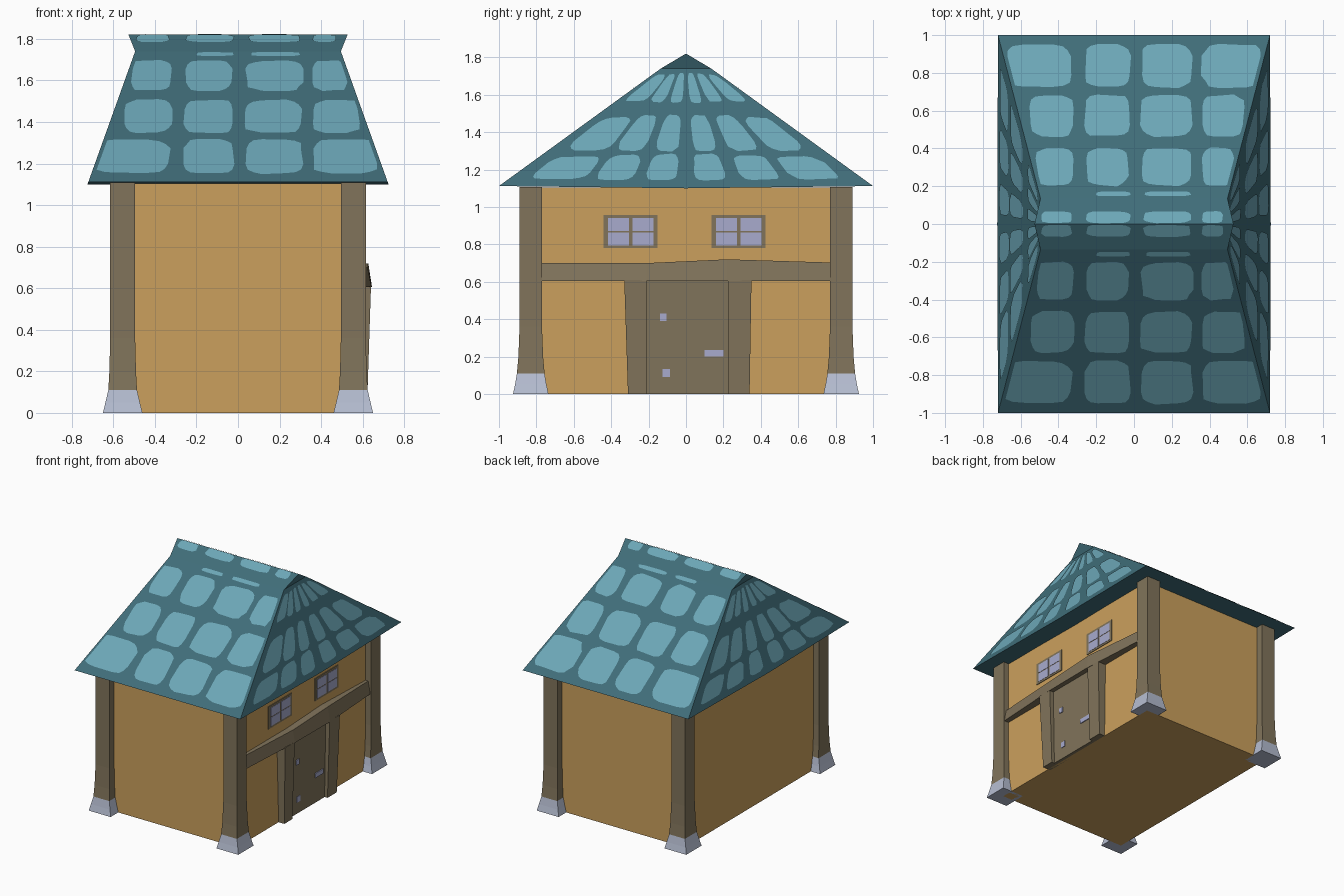
import bpy, bmesh, math, random
from mathutils import Vector

if "Cube" in bpy.data.objects:
    bpy.data.objects.remove(bpy.data.objects["Cube"])
random.seed(4)


def material(name, r, g, b):
    lin = lambda c: ((c / 255 + 0.055) / 1.055) ** 2.4 if c > 10 else c / 255 / 12.92
    m = bpy.data.materials.new(name)
    m.diffuse_color = (lin(r), lin(g), lin(b), 1)
    m.use_nodes = True
    m.node_tree.nodes["Principled BSDF"].inputs["Base Color"].default_value = m.diffuse_color
    return m


PLASTER = material("ochre plaster", 203, 160, 93)
WOOD = material("brown wood", 129, 116, 91)
STONE = material("pale grey stone", 182, 190, 210)
GLASS = material("lavender glass", 168, 171, 206)
TILE_DARK = material("dark teal roof", 64, 109, 121)
TILE_LIGHT = material("light teal tile", 108, 167, 183)


def make(name, verts, faces, mats, recalc=True):
    me = bpy.data.meshes.new(name)
    me.from_pydata(verts, [], faces)
    for m in mats:
        me.materials.append(m)
    if recalc:
        bm = bmesh.new()
        bm.from_mesh(me)
        bmesh.ops.recalc_face_normals(bm, faces=bm.faces)
        bm.to_mesh(me)
        bm.free()
    ob = bpy.data.objects.new(name, me)
    bpy.context.collection.objects.link(ob)
    return ob


def loft(name, rings, *mats):
    """Closed solid through four-cornered rings."""
    verts = [p for r in rings for p in r]
    faces = [(3, 2, 1, 0)]
    for i in range(len(rings) - 1):
        for j in range(4):
            k = (j + 1) % 4
            faces.append((4 * i + j, 4 * i + k, 4 * i + 4 + k, 4 * i + 4 + j))
    n = len(verts)
    faces.append((n - 4, n - 3, n - 2, n - 1))
    return make(name, verts, faces, mats)


def rect(x0, x1, y0, y1, z):
    return [(x0, y0, z), (x1, y0, z), (x1, y1, z), (x0, y1, z)]


# Plastered body
loft("walls", [rect(-.57, .57, -.83, .83, 0), rect(-.57, .57, -.83, .83, 1.105)], PLASTER)

# Corner posts with flared stone feet
profile = [(0, .095, .095), (.05, .083, .084), (.11, .069, .074),
           (.2, .064, .066), (.36, .06, .06), (1.108, .06, .06)]
for sx, nx in ((-1, "left"), (1, "right")):
    for sy, ny in ((-1, "front"), (1, "back")):
        cx, cy = sx * .555, sy * .83
        post = loft(f"{ny}_{nx}_post",
                    [rect(cx - a, cx + a, cy - b, cy + b, z) for z, a, b in profile],
                    WOOD, STONE)
        for f in post.data.polygons:
            f.material_index = 1 if f.center.z < .11 else 0

# Door, jambs and crooked lintel beam on the right wall
loft("door", [rect(.55, .595, -.215, .23, 0), rect(.55, .605, -.215, .23, .61)], WOOD)
for name, b0, b1, t0, t1 in (("left_jamb", -.31, -.21, -.33, -.21),
                             ("right_jamb", .225, .34, .225, .35)):
    loft(name, [rect(.55, .62, b0, b1, 0), rect(.55, .64, t0, t1, .61)], WOOD)
loft("lintel_beam", [[(.55, y, .605), (x, y, .605), (x - .018, y, z), (.55, y, z)]
                     for y, x, z in ((-.775, .61, .70), (-.21, .642, .70),
                                     (.22, .645, .72), (.775, .61, .703))], WOOD)


# Thin plates: windows and door fittings
def plate(name, x, y0, y1, z0, z1, mat, t=.004):
    loft(name, [rect(x - t, x + t, y0, y1, z0), rect(x - t, x + t, y0, y1, z1)], mat)


for side, y0 in (("left", -.44), ("right", .137)):
    plate(f"{side}_window_frame", .571, y0, y0 + .288, .78, .957, WOOD)
    for i in range(2):
        for j in range(2):
            a, b = y0 + .024 + i * .13, .795 + j * .076
            plate(f"{side}_window_pane", .573, a, a + .112, b, b + .069, GLASS)
plate("upper_hinge", .6, -.14, -.105, .39, .43, GLASS, .008)
plate("lower_hinge", .593, -.125, -.085, .09, .135, GLASS, .008)
plate("door_handle", .597, .1, .2, .2, .235, GLASS, .008)

# Hipped roof with flared ridge cap and slightly sagging eaves
rv, rf = [], []
for s in (-1, 1):
    rv += [(s * .72, -1, 1.112), (s * .724, 0, 1.1), (s * .72, 1, 1.112),
           (s * .495, .135, 1.74), (s * .527, 0, 1.82), (s * .495, -.135, 1.74)]
    o = 0 if s < 0 else 6
    rf += [(o, o + 1, o + 2, o + 3, o + 5), (o + 3, o + 4, o + 5)]
for a, b in ((0, 5), (5, 4), (4, 3), (3, 2), (2, 1), (1, 0)):
    rf.append((a, b, b + 6, a + 6))
make("roof", rv, rf, [TILE_DARK])


# Painted roof tiles: rounded irregular patches laid just above the roof
def blob(u0, u1, v0, v1, place, verts, faces, outward, n=16):
    pts = []
    for i in range(n):
        a = 2 * math.pi * (i + .5) / n
        c, s = math.cos(a), math.sin(a)
        k = random.uniform(.95, 1.05)
        u = (u0 + u1) / 2 + (u1 - u0) / 2 * k * math.copysign(abs(c) ** .5, c)
        v = (v0 + v1) / 2 + (v1 - v0) / 2 * k * math.copysign(abs(s) ** .5, s)
        pts.append(Vector(place(u, v)))
    nrm = (pts[5] - pts[0]).cross(pts[10] - pts[5]).normalized()
    if nrm.dot(Vector(outward)) < 0:
        pts.reverse()
        nrm = -nrm
    faces.append(range(len(verts), len(verts) + n))
    verts += [tuple(p + nrm * .004) for p in pts]


def slope(sy):
    def place(x, y):
        if y > .135:
            t = (y - .135) / .865
            z, lim = 1.74 - .628 * t, .475 + .225 * t
        else:
            z, lim = 1.82 - .08 * y / .135, .5
        return max(-lim, min(lim, x)), sy * y, z
    return place


def gable(sx):
    def place(u, z):
        t = (z - 1.112) / .628
        return sx * (.72 - .225 * t), u * (1 - .865 * t), z
    return place


slope_rows = [(.72, .95, ((-.69, -.33), (-.26, -.02), (.04, .31), (.36, .68))),
              (.46, .68, ((-.55, -.32), (-.26, -.02), (.03, .31), (.36, .59))),
              (.2, .4, ((-.52, -.32), (-.25, -.03), (.04, .31), (.36, .53))),
              (.145, .17, ((-.2, -.02), (.06, .3))),
              (0.003, .065, ((-.49, -.33), (-.25, -.02), (.05, .3), (.36, .47)))]
gable_cols = [(-.89, -.56), (-.52, -.3), (-.23, -.05), (.05, .23), (.31, .54), (.6, .89)]
verts, faces = [], []
for s in (-1, 1):
    for y0, y1, cols in slope_rows:
        for x0, x1 in cols:
            blob(x0, x1, y0, y1, slope(s), verts, faces, (0, s, 1))
    for z0, z1 in ((1.15, 1.265), (1.305, 1.475), (1.565, 1.7)):
        for u0, u1 in gable_cols:
            mid = .02 * (1 - abs(u0 + u1) / 2)
            blob(u0, u1, z0 - mid / 2, z1 + mid, gable(s), verts, faces, (s, 0, 1))
make("roof_tiles", verts, faces, [TILE_LIGHT], recalc=False)
